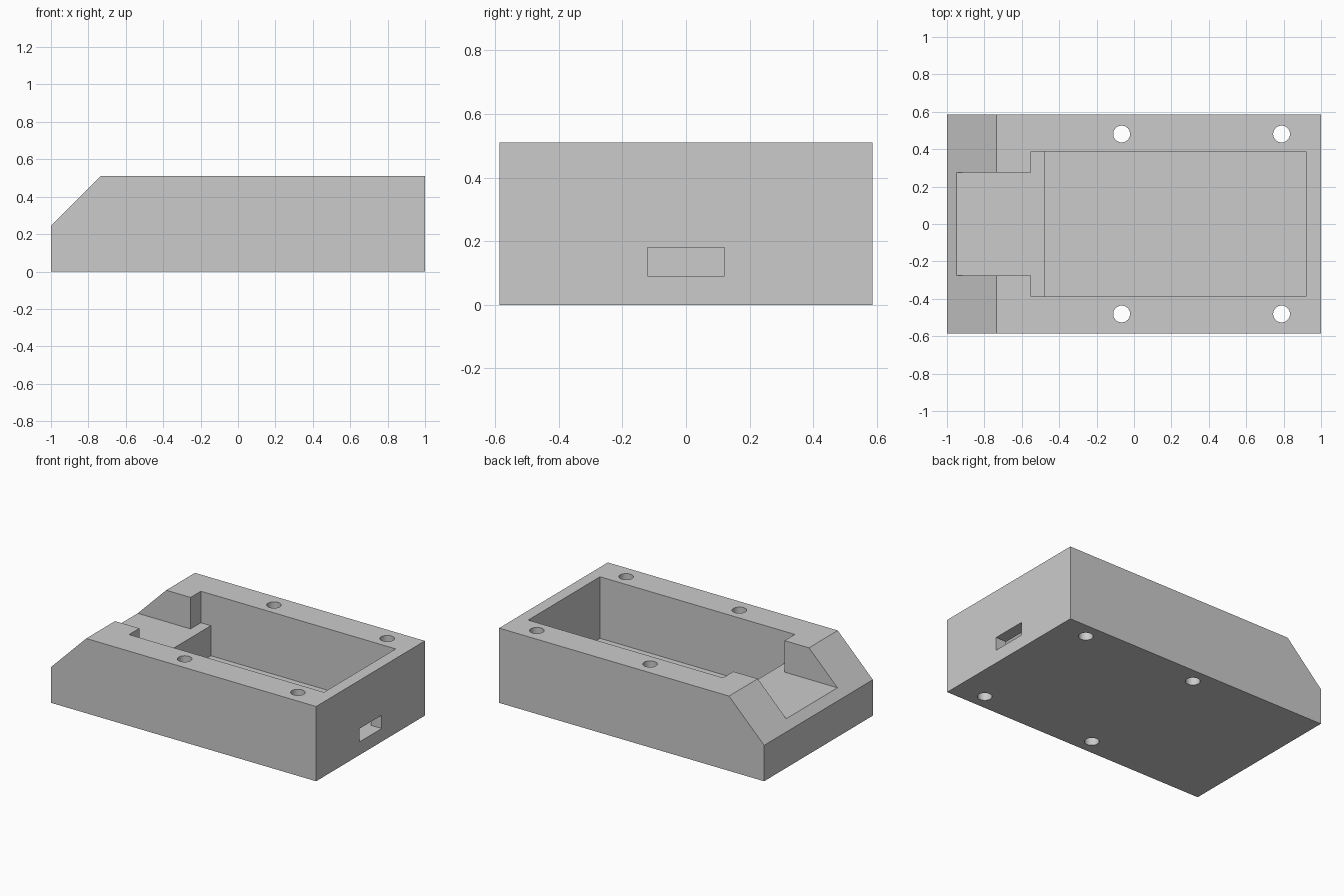
import bpy
import bmesh

cube = bpy.data.objects.get("Cube")
if cube:
    bpy.data.objects.remove(cube, do_unlink=True)

grey = bpy.data.materials.new("light_grey")
grey.use_nodes = True
colour = (0.6, 0.6, 0.6, 1)
grey.diffuse_color = colour
grey.node_tree.nodes["Principled BSDF"].inputs["Base Color"].default_value = colour

HEIGHT = 0.51
FLOOR = 0.09
SHELF = 0.295
ABOVE = 0.7


def prism(name, profile, half_width):
    """Extrude an (x, z) profile evenly to both sides of y = 0."""
    bm = bmesh.new()
    face = bm.faces.new([bm.verts.new((x, -half_width, z)) for x, z in profile])
    grown = bmesh.ops.extrude_face_region(bm, geom=[face])["geom"]
    verts = [v for v in grown if isinstance(v, bmesh.types.BMVert)]
    bmesh.ops.translate(bm, verts=verts, vec=(0, 2 * half_width, 0))
    bmesh.ops.recalc_face_normals(bm, faces=bm.faces)
    mesh = bpy.data.meshes.new(name)
    bm.to_mesh(mesh)
    bm.free()
    mesh.materials.append(grey)
    obj = bpy.data.objects.new(name, mesh)
    bpy.context.collection.objects.link(obj)
    return obj


def box_profile(x0, x1, z0, z1):
    return [(x0, z0), (x1, z0), (x1, z1), (x0, z1)]


def cut(target, cutter):
    """Subtract the cutter, then remove it."""
    mod = target.modifiers.new(cutter.name, "BOOLEAN")
    mod.operation = "DIFFERENCE"
    mod.solver = "EXACT"
    mod.object = cutter
    cutter.hide_render = True
    bpy.context.view_layer.objects.active = target
    bpy.ops.object.modifier_apply(modifier=mod.name)
    bpy.data.objects.remove(cutter, do_unlink=True)


# Block with one sloped end
housing = prism("housing", [(-1, 0), (1, 0), (1, HEIGHT), (-0.735, HEIGHT), (-1, 0.245)], 0.586)

# Main pocket with a raised shelf at its sloped end
pocket = [(-0.551, SHELF), (-0.476, SHELF), (-0.476, FLOOR),
          (0.92, FLOOR), (0.92, ABOVE), (-0.551, ABOVE)]
cut(housing, prism("pocket_cutter", pocket, 0.387))

# Channel running from the shelf out through the slope
cut(housing, prism("channel_cutter", box_profile(-1.1, -0.5, SHELF, ABOVE), 0.276))

# Port through the end wall, level with the pocket floor
cut(housing, prism("port_cutter", box_profile(0.9, 1.1, FLOOR, 0.18), 0.121))

# Four screw holes through the side walls
for x in (-0.066, 0.789):
    for y in (-0.481, 0.481):
        bpy.ops.mesh.primitive_cylinder_add(vertices=48, radius=0.045, depth=1, location=(x, y, 0.25))
        hole = bpy.context.object
        hole.name = "screw_hole_cutter"
        hole.data.materials.append(grey)
        cut(housing, hole)

bpy.ops.object.select_all(action="DESELECT")
housing.select_set(True)
bpy.context.view_layer.objects.active = housing
bpy.ops.object.shade_smooth_by_angle()
